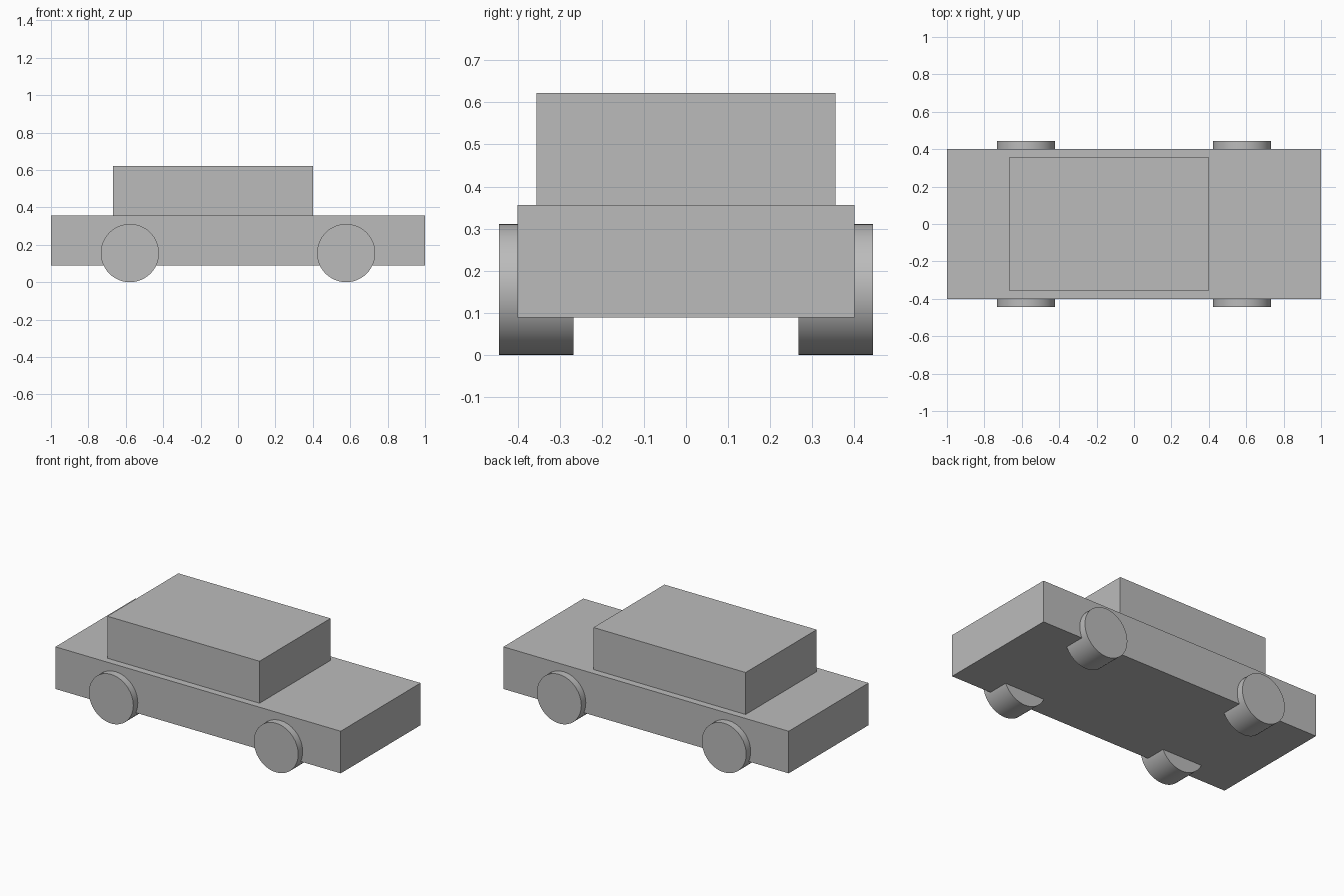
import bpy
import math

old = bpy.data.objects.get("Cube")
if old:
    bpy.data.objects.remove(old, do_unlink=True)

GREY = (0.5, 0.5, 0.5, 1.0)
paint = bpy.data.materials.new("plain grey")
paint.use_nodes = True
paint.diffuse_color = GREY
paint.node_tree.nodes["Principled BSDF"].inputs["Base Color"].default_value = GREY


def finish(name):
    obj = bpy.context.object
    obj.name = name
    obj.data.materials.append(paint)
    return obj


def box(name, x0, x1, width, z0, z1):
    """Box centred on y = 0, spanning the given x and z ranges."""
    bpy.ops.mesh.primitive_cube_add(size=1, location=((x0 + x1) / 2, 0, (z0 + z1) / 2))
    obj = finish(name)
    obj.scale = (x1 - x0, width, z1 - z0)
    bpy.ops.object.transform_apply(location=False, rotation=False, scale=True)


def wheel(name, x, side):
    """Solid cylinder with its axle along y, half sunk into the body."""
    bpy.ops.mesh.primitive_cylinder_add(
        vertices=48, radius=WHEEL_RADIUS, depth=0.178,
        location=(x, side * 0.356, WHEEL_RADIUS), rotation=(math.pi / 2, 0, 0))
    finish(name)
    bpy.ops.object.shade_smooth_by_angle(angle=math.radians(30))


WHEEL_RADIUS = 0.1556

# Lower body and cabin
box("body", -1, 1, 0.8, 0.089, 0.356)
box("cabin", -0.667, 0.4, 0.711, 0.356, 0.622)

# Four wheels
for end, x in (("left", 0.578), ("right", -0.578)):
    for face, side in (("front", -1), ("back", 1)):
        wheel(f"{face}_{end}_wheel", x, side)
